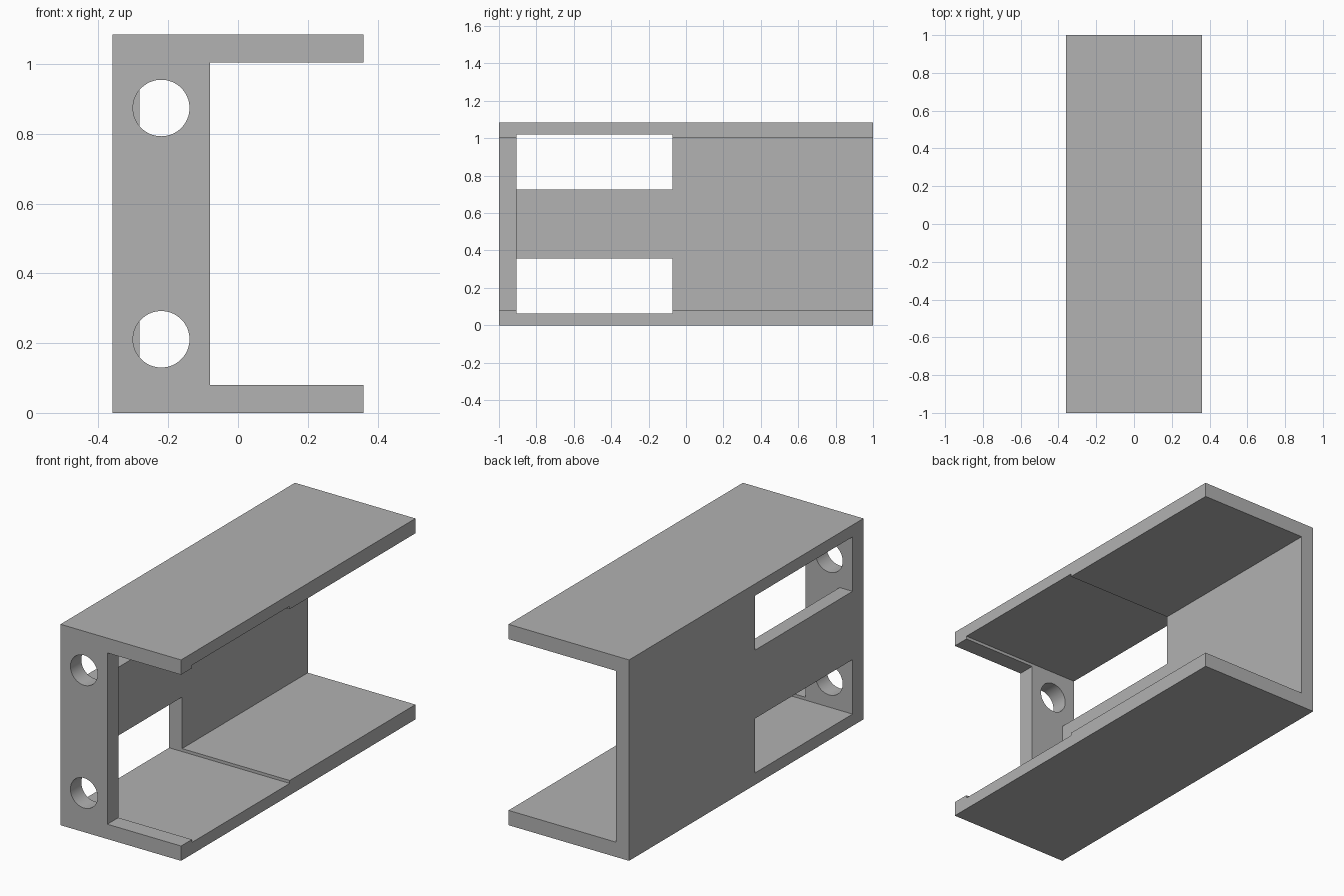
import bpy
import bmesh
from mathutils import Matrix, Vector

if "Cube" in bpy.data.objects:
    bpy.data.objects.remove(bpy.data.objects["Cube"], do_unlink=True)

# Overall sizes
HALF_W, HEIGHT = 0.36, 1.085
WALL_X, PLATE_X, PLATE_Y = -0.283, -0.08, -0.907
FLANGE = 0.08
WINDOW_END = -0.073

grey = bpy.data.materials.new("plain grey")
grey.use_nodes = True
grey.diffuse_color = (0.445, 0.445, 0.445, 1)
grey.node_tree.nodes["Principled BSDF"].inputs["Base Color"].default_value = grey.diffuse_color


def make_object(name, bm):
    bmesh.ops.recalc_face_normals(bm, faces=bm.faces)
    mesh = bpy.data.meshes.new(name)
    bm.to_mesh(mesh)
    bm.free()
    mesh.materials.append(grey)
    obj = bpy.data.objects.new(name, mesh)
    bpy.context.collection.objects.link(obj)
    return obj


def prism(name, outline, z0, z1):
    """Extrude a plan outline from z0 up to z1."""
    bm = bmesh.new()
    face = bm.faces.new([bm.verts.new((x, y, z0)) for x, y in outline])
    up = bmesh.ops.extrude_face_region(bm, geom=[face])["geom"]
    verts = [v for v in up if isinstance(v, bmesh.types.BMVert)]
    bmesh.ops.translate(bm, verts=verts, vec=Vector((0, 0, z1 - z0)))
    return make_object(name, bm)


def box(name, x0, x1, y0, y1, z0, z1):
    return prism(name, [(x0, y0), (x1, y0), (x1, y1), (x0, y1)], z0, z1)


def hole(name, x, z, radius):
    bm = bmesh.new()
    bmesh.ops.create_cone(bm, cap_ends=True, segments=64, radius1=radius, radius2=radius,
                          depth=0.6, matrix=Matrix.Translation((x, -1, z)) @ Matrix.Rotation(1.5707963, 4, "X"))
    return make_object(name, bm)


def cut(target, cutter):
    cutter.hide_render = True
    mod = target.modifiers.new("cut", "BOOLEAN")
    mod.operation, mod.solver, mod.object = "DIFFERENCE", "EXACT", cutter
    bpy.context.view_layer.objects.active = target
    bpy.ops.object.modifier_apply(modifier=mod.name)
    bpy.data.objects.remove(cutter, do_unlink=True)


# Solid block hollowed into a channel with an end plate
channel = box("channel_bracket", -HALF_W, HALF_W, -1, 1, 0, HEIGHT)
cavity = [(WALL_X, PLATE_Y), (PLATE_X, PLATE_Y), (PLATE_X, -2), (2, -2), (2, 2), (WALL_X, 2)]
cut(channel, prism("cavity_cutter", cavity, FLANGE, HEIGHT - FLANGE))

# Windows that also sink shallow recesses into both flanges
for low, high in ((0.064, 0.358), (HEIGHT - 0.358, HEIGHT - 0.064)):
    cut(channel, box("window_cutter", -1, 1, PLATE_Y, WINDOW_END, low, high))

# Round holes through the end plate
for z in (0.211, HEIGHT - 0.211):
    cut(channel, hole("hole_cutter", -0.22, z, 0.081))

# Smooth hole walls, sharp edges elsewhere
bpy.ops.object.select_all(action="DESELECT")
channel.select_set(True)
bpy.context.view_layer.objects.active = channel
bpy.ops.object.shade_smooth_by_angle(angle=0.5)
